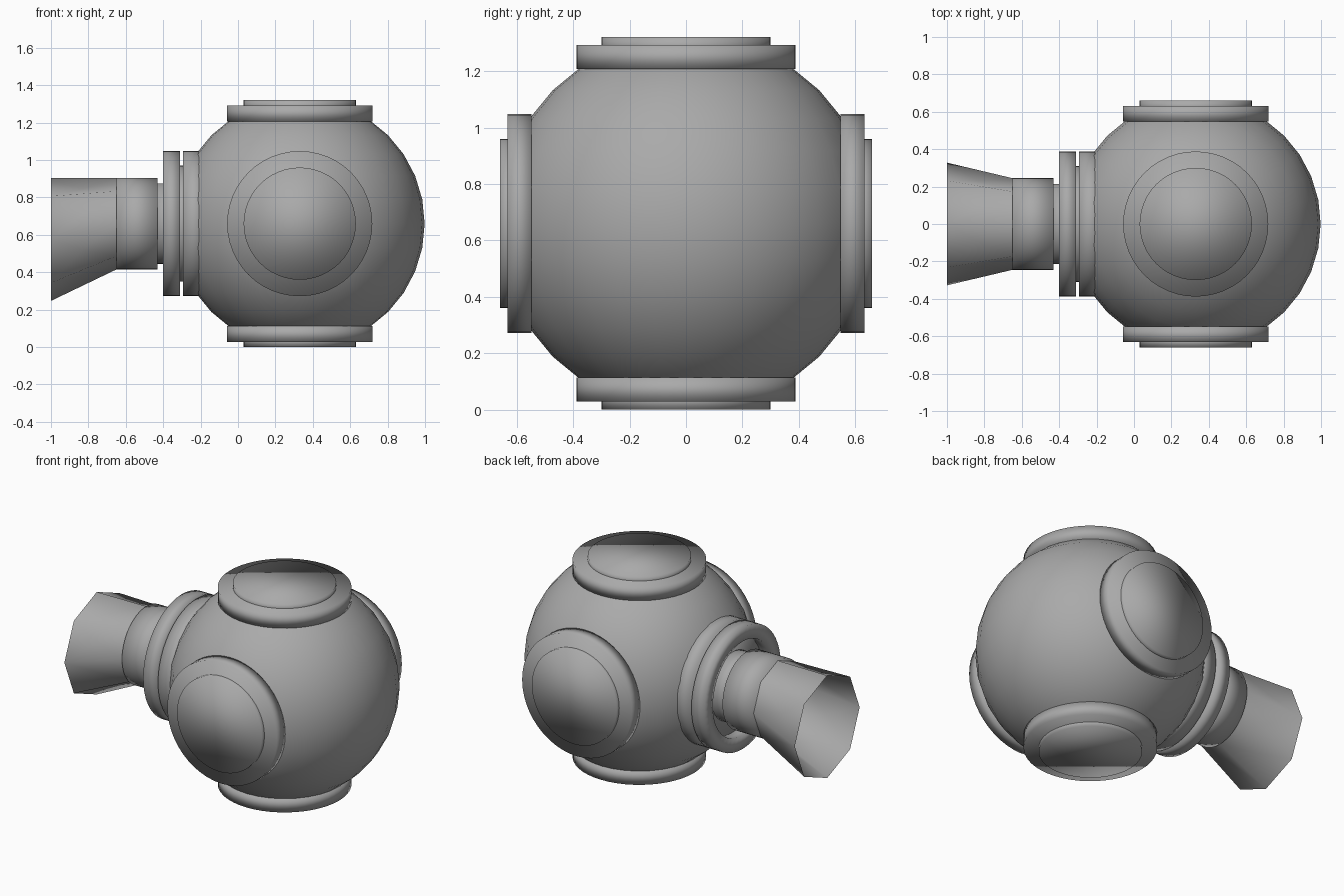
import bpy, bmesh, math
from mathutils import Vector, Matrix

if "Cube" in bpy.data.objects:
    bpy.data.objects.remove(bpy.data.objects["Cube"])

grey = bpy.data.materials.new("plain_grey")
grey.use_nodes = True
colour = (0.4, 0.4, 0.4, 1)
grey.diffuse_color = colour
grey.node_tree.nodes["Principled BSDF"].inputs["Base Color"].default_value = colour

CENTRE = Vector((0.33, 0, 0.66))
SIDES = 48


def finish(name, bm):
    """Turn a bmesh into a smooth grey object."""
    bmesh.ops.recalc_face_normals(bm, faces=bm.faces)
    mesh = bpy.data.meshes.new(name)
    bm.to_mesh(mesh)
    bm.free()
    mesh.materials.append(grey)
    for poly in mesh.polygons:
        poly.use_smooth = True
    obj = bpy.data.objects.new(name, mesh)
    bpy.context.collection.objects.link(obj)
    return obj


def disc(name, axis, start, end, radius):
    """Solid round slab along an axis, measured outward from the body centre."""
    bm = bmesh.new()
    bmesh.ops.create_cone(bm, cap_ends=True, segments=SIDES, radius1=radius,
                          radius2=radius, depth=end - start)
    axis = Vector(axis)
    turn = Vector((0, 0, 1)).rotation_difference(axis).to_matrix().to_4x4()
    place = Matrix.Translation(CENTRE + axis * (start + end) / 2)
    bm.transform(place @ turn)
    return finish(name, bm)


def ring(name, start, end, outer, inner):
    """Hollow collar around the neck axis."""
    bm = bmesh.new()
    profile = [(start, inner), (start, outer), (end, outer), (end, inner)]
    loops = []
    for x, r in profile:
        loops.append([bm.verts.new((x, r * math.sin(a), CENTRE.z + r * math.cos(a)))
                      for a in (math.tau * i / SIDES for i in range(SIDES))])
    for k in range(4):
        a, b = loops[k], loops[(k + 1) % 4]
        for i in range(SIDES):
            j = (i + 1) % SIDES
            bm.faces.new((a[i], a[j], b[j], b[i]))
    return finish(name, bm)


# Round body, flattened where the hatches cover it
bm = bmesh.new()
bmesh.ops.create_uvsphere(bm, u_segments=32, v_segments=16, radius=0.668)
for v in bm.verts:
    v.co.y = max(-0.62, min(0.62, v.co.y))
    v.co.z = max(-0.62, min(0.62, v.co.z))
bm.transform(Matrix.Translation(CENTRE))
finish("body", bm)

# Four round hatches, each a wide rim with a thinner lid
hatches = {"front": (0, -1, 0), "back": (0, 1, 0), "top": (0, 0, 1), "bottom": (0, 0, -1)}
for side, axis in hatches.items():
    disc(side + "_hatch_rim", axis, 0.547, 0.632, 0.388)
    disc(side + "_hatch_lid", axis, 0.60, 0.66, 0.30)

# Neck joint on the right side
RIGHT = (-1, 0, 0)
disc("inner_collar", RIGHT, 0.50, 0.625, 0.388)
disc("collar_core", RIGHT, 0.60, 0.66, 0.31)
ring("outer_collar", -0.31, -0.40, 0.388, 0.30)
disc("neck", RIGHT, 0.64, 0.78, 0.215)
disc("cuff", RIGHT, 0.76, 0.98, 0.245)

# Open eight-sided sleeve with dented panels
bm = bmesh.new()
ends = []
for x, z, r in ((-0.65, 0.66, 0.245), (-1.0, 0.575, 0.328)):
    ends.append([bm.verts.new((x, r * math.sin(a), z + r * math.cos(a)))
                 for a in (math.tau * i / 8 for i in range(8))])
for i in range(8):
    j = (i + 1) % 8
    bm.faces.new((ends[0][i], ends[0][j], ends[1][j], ends[1][i]))
bmesh.ops.recalc_face_normals(bm, faces=bm.faces)
for v in bmesh.ops.poke(bm, faces=bm.faces[:])["verts"]:
    hub = Vector((v.co.x, 0, 0.62))
    v.co = hub + (v.co - hub) * 0.93
finish("sleeve", bm)
